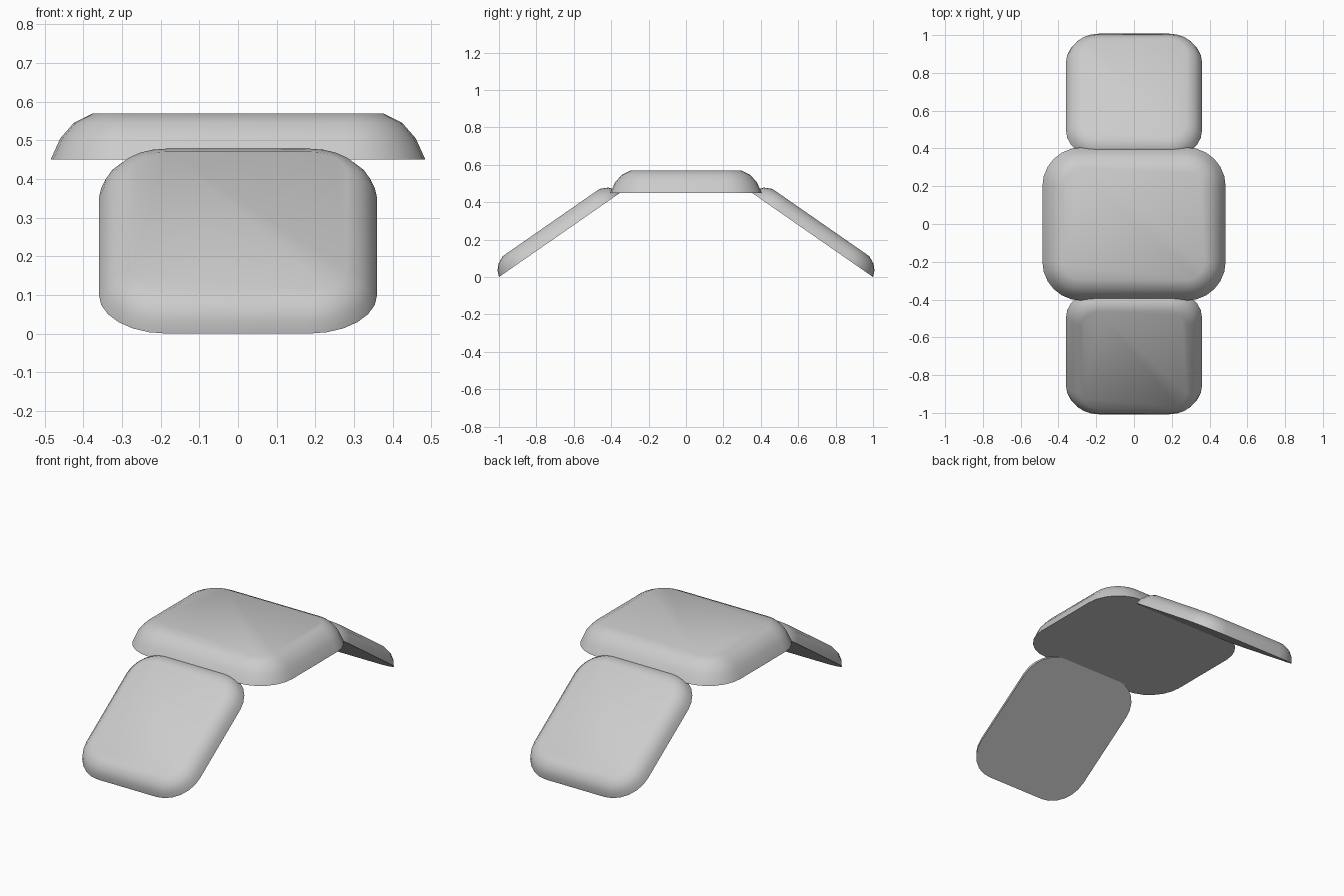
import bpy, bmesh, math
from mathutils import Matrix

cube = bpy.data.objects.get("Cube")
if cube:
    bpy.data.objects.remove(cube, do_unlink=True)

grey = bpy.data.materials.new("light grey")
grey.use_nodes = True
colour = (0.6, 0.6, 0.6, 1)
grey.diffuse_color = colour
grey.node_tree.nodes["Principled BSDF"].inputs["Base Color"].default_value = colour


def rounded_ring(bm, half_x, half_y, radius, inset, z, steps=6):
    """One rounded-rectangle loop, shrunk by inset, at height z."""
    ring = []
    r = radius - inset
    for corner, (sx, sy) in enumerate(((1, 1), (-1, 1), (-1, -1), (1, -1))):
        for i in range(steps + 1):
            a = (corner + i / steps) * math.pi / 2
            x = sx * (half_x - radius) + r * math.cos(a)
            y = sy * (half_y - radius) + r * math.sin(a)
            ring.append(bm.verts.new((x, y, z)))
    return ring


def pad(name, half_x, half_y, radius, profile, matrix):
    """Flat-bottomed cushion with a rounded rim given as (inset, height)."""
    bm = bmesh.new()
    rings = [rounded_ring(bm, half_x, half_y, radius, *p) for p in profile]
    n = len(rings[0])
    for low, high in zip(rings, rings[1:]):
        for i in range(n):
            j = (i + 1) % n
            bm.faces.new((low[i], low[j], high[j], high[i]))
    bm.faces.new(rings[0][::-1])
    bm.faces.new(rings[-1])
    bm.transform(matrix)
    mesh = bpy.data.meshes.new(name)
    bm.to_mesh(mesh)
    bm.free()
    mesh.materials.append(grey)
    obj = bpy.data.objects.new(name, mesh)
    bpy.context.collection.objects.link(obj)
    bpy.ops.object.select_all(action="DESELECT")
    obj.select_set(True)
    bpy.context.view_layer.objects.active = obj
    bpy.ops.object.shade_smooth_by_angle(angle=math.radians(40))


# Raised centre pad
pad("centre_pad", 0.485, 0.405, 0.205,
    [(0, 0), (0.025, 0.055), (0.06, 0.095), (0.11, 0.12)],
    Matrix.Translation((0, 0, 0.45)))

# Sloping pads, each resting on its outer edge
half_length = 0.395
slope = (Matrix.Translation((0, -1, 0)) @ Matrix.Rotation(math.radians(34.8), 4, "X")
         @ Matrix.Translation((0, half_length, 0)))
rim = [(0, 0), (0.013, 0.032), (0.038, 0.06), (0.08, 0.08)]
for name, turn in (("front_pad", 0), ("back_pad", math.pi)):
    pad(name, 0.36, half_length, 0.175, rim, Matrix.Rotation(turn, 4, "Z") @ slope)
